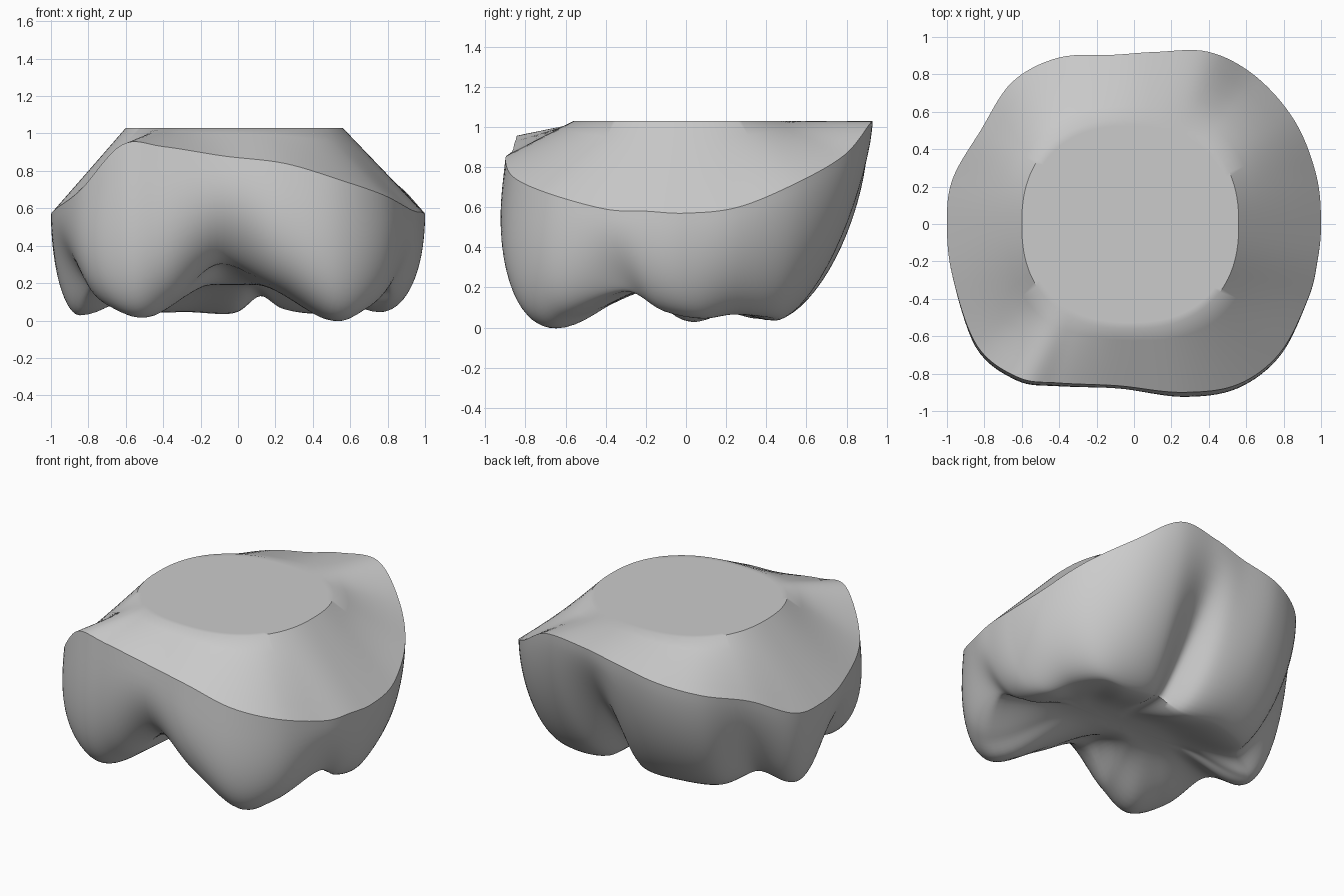
import bpy
import bmesh
from math import sin, cos, atan2, pi, radians, copysign, exp
from mathutils import Vector

cube = bpy.data.objects.get("Cube")
if cube:
    bpy.data.objects.remove(cube, do_unlink=True)

STEPS = 8            # subdivisions between guide points
TOP = 1.03           # height of the flat plate

# Guide points, counter-clockwise from +x: the upper rim and the cusp crest below it
RIM = [(1, 0, .57), (.975, .26, .6), (.86, .55, .72), (.65, .79, .86),
       (.4, .92, 1.02), (.12, .92, 1), (-.1, .905, .95), (-.4, .89, .89),
       (-.65, .76, .82), (-.82, .5, .73), (-.97, .24, .59), (-1, 0, .57),
       (-.97, -.28, .6), (-.84, -.65, .7), (-.62, -.82, .94), (-.4, -.85, .93),
       (-.08, -.865, .88), (.25, -.9, .84), (.55, -.86, .75), (.78, -.69, .67),
       (.93, -.4, .59), (.98, -.2, .58)]
CREST = [(.76, .08, .045), (.69, .24, .065), (.6, .42, .05), (.43, .45, .035),
         (.25, .45, .06), (.12, .38, .13), (-.02, .43, .04), (-.27, .45, .045),
         (-.53, .36, .045), (-.67, .17, .1), (-.82, .1, .04), (-.84, -.02, .04),
         (-.77, -.25, .17), (-.66, -.5, .08), (-.5, -.63, .015), (-.32, -.62, .12),
         (-.1, -.54, .3), (.2, -.62, .17), (.5, -.65, 0), (.66, -.56, .06),
         (.8, -.3, .18), (.77, -.1, .08)]
# Grooves between the lobes: guide position and depth
GROOVES = [(5.1, .16), (9.1, .06), (12.1, .09), (16, .1), (20.2, .06)]


def closed_spline(points):
    """Smooth closed curve through the guide points."""
    pts = [Vector(p) for p in points]
    count = len(pts)
    out = []
    for i in range(count):
        a, b, c, d = (pts[(i + k) % count] for k in (-1, 0, 1, 2))
        for s in range(STEPS):
            t = s / STEPS
            p = (b + (c - a) * t / 2
                 + (a * 2 - b * 5 + c * 4 - d) * t * t / 2
                 + (b * 3 - a - c * 3 + d) * t ** 3 / 2)
            p.z = min(p.z, TOP)
            out.append(p)
    return out


def plate_edge(p, scale=1):
    """Rounded-square plate outline in the direction of a rim point."""
    a = atan2(p.y, p.x)
    rounded = lambda v: copysign(abs(v) ** .85, v) * scale
    return Vector((-.02 + .58 * rounded(cos(a)), .56 * rounded(sin(a)), TOP))


def wall_point(rim, crest, place, t):
    """Bulging, grooved side wall running from the rim down to the crest."""
    a = t * pi / 2
    power = 2 / (2.02 - .45 * rim.y)
    out = max(cos(a), 0) ** power + .25 * sin(2 * a) * max(0, -rim.y)
    down = sin(a) ** power
    p = crest.lerp(rim, out)
    groove = sum(depth * exp(-((place - at) / .7) ** 2) for at, depth in GROOVES)
    p -= Vector((rim.x, rim.y, 0)) * groove * sin(2 * a) * sin(a)
    p.z = rim.z + (crest.z - rim.z) * down
    return p


def floor_point(crest, t):
    """Underside running from the crest into the long central valley."""
    valley = Vector((crest.x * .5, -.12 + (crest.y + .12) * .12, .19))
    p = crest.lerp(valley, t)
    p.z = crest.z + (valley.z - crest.z) * t * t * (3 - 2 * t)
    return p


# Stack the rings: plate, sloping shoulder, wall, underside
rim_curve, crest_curve = closed_spline(RIM), closed_spline(CREST)
pairs = list(zip(rim_curve, crest_curve))
rings = [[plate_edge(r, .94) for r in rim_curve]]
rings += [[plate_edge(r).lerp(r, t / 5) for r in rim_curve] for t in range(5)]
rings += [[wall_point(r, c, i / STEPS, t / 18) for i, (r, c) in enumerate(pairs)]
          for t in range(19)]
rings += [[floor_point(c, t / 10) for c in crest_curve] for t in range(1, 11)]

bm = bmesh.new()
loops = [[bm.verts.new(p) for p in ring] for ring in rings]
size = len(rim_curve)
for upper, lower in zip(loops, loops[1:]):
    for i in range(size):
        j = (i + 1) % size
        bm.faces.new((upper[i], lower[i], lower[j], upper[j]))

# Close the flat plate and the valley floor
for loop, middle in ((loops[0], (0, 0, TOP)), (loops[-1], (0, -.12, .195))):
    hub = bm.verts.new(middle)
    for i in range(size):
        bm.faces.new((loop[i], loop[(i + 1) % size], hub))
bmesh.ops.recalc_face_normals(bm, faces=bm.faces)

mesh = bpy.data.meshes.new("crown_body")
bm.to_mesh(mesh)
bm.free()
crown = bpy.data.objects.new("crown_body", mesh)
bpy.context.collection.objects.link(crown)

# Single grey material
grey = bpy.data.materials.new("plain_grey")
grey.use_nodes = True
colour = (.6, .6, .6, 1)
grey.diffuse_color = colour
grey.node_tree.nodes["Principled BSDF"].inputs["Base Color"].default_value = colour
mesh.materials.append(grey)

# Smooth surface with a crisp rim
bpy.ops.object.select_all(action='DESELECT')
crown.select_set(True)
bpy.context.view_layer.objects.active = crown
bpy.ops.object.shade_smooth_by_angle(angle=radians(40))
